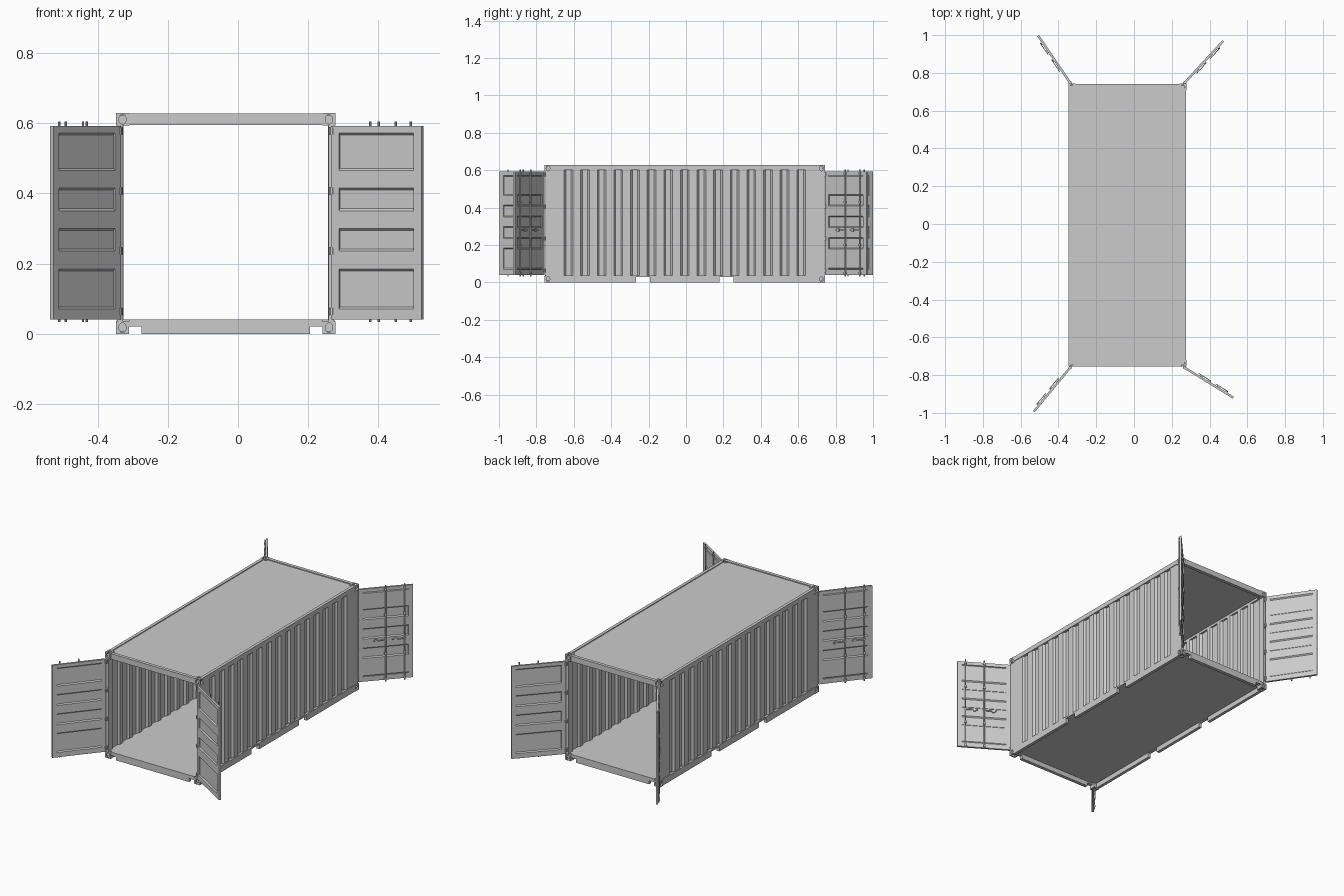
import bpy, bmesh, math
from mathutils import Matrix, Vector

if "Cube" in bpy.data.objects:
    bpy.data.objects.remove(bpy.data.objects["Cube"])

CX, CY = -0.035, -0.0065       # centre of the container body
HX, HY, H = 0.3125, 0.749, 0.628


def box(bm, x0, x1, y0, y1, z0, z1):
    m = Matrix.Translation(((x0 + x1) / 2, (y0 + y1) / 2, (z0 + z1) / 2))
    m = m @ Matrix.Diagonal((abs(x1 - x0), abs(y1 - y0), abs(z1 - z0), 1))
    bmesh.ops.create_cube(bm, size=1, matrix=m)


def rod(bm, centre, r, length, axis='Z', squash=1.0, seg=10):
    rot = {'Z': Matrix(), 'X': Matrix.Rotation(math.pi / 2, 4, 'Y'),
           'Y': Matrix.Rotation(math.pi / 2, 4, 'X')}[axis]
    m = Matrix.Translation(centre) @ rot @ Matrix.Diagonal((1, squash, 1, 1))
    if axis == 'X':
        m = Matrix.Translation(centre) @ rot @ Matrix.Diagonal((1, squash, 1, 1))
    bmesh.ops.create_cone(bm, cap_ends=True, segments=seg, radius1=r, radius2=r,
                          depth=length, matrix=m)


def sheet(bm, pts, t, c0, c1, place):
    """Folded sheet: profile pts (along, depth) of thickness t, swept from c0 to c1."""
    rows = [[bm.verts.new(place(a, d + o, c)) for a, d in pts]
            for o, c in ((0, c0), (0, c1), (t, c1), (t, c0))]
    n = len(pts)
    for k in range(4):
        r, s = rows[k], rows[(k + 1) % 4]
        for i in range(n - 1):
            bm.faces.new((r[i], r[i + 1], s[i + 1], s[i]))
    for i in (0, n - 1):
        bm.faces.new([r[i] for r in rows])


def finish(bm, name, loc=(CX, CY, 0), rot=0, mirror=(False, False)):
    bmesh.ops.recalc_face_normals(bm, faces=bm.faces[:])
    me = bpy.data.meshes.new(name)
    bm.to_mesh(me)
    bm.free()
    ob = bpy.data.objects.new(name, me)
    bpy.context.collection.objects.link(ob)
    ob.location = loc
    ob.rotation_euler.z = rot
    if any(mirror):
        mod = ob.modifiers.new("mirror", 'MIRROR')
        mod.use_axis = (*mirror, False)
        mod.use_mirror_merge = False
    return ob


# Corner castings with oval pockets on the outer faces
FX, FY, FZ = 0.0375, 0.036, 0.035
for name, z0, zface in (("bottom_corner_casting", 0, 0), ("top_corner_casting", H - FZ, H)):
    bm = bmesh.new()
    zc = z0 + FZ / 2
    rod(bm, (HX, HY - FY / 2, zc), 0.014, 0.018, 'X', 0.7, 14)
    cut_x = finish(bm, name + "_side_cutter")
    bm = bmesh.new()
    rod(bm, (HX - FX / 2, HY, zc), 0.0105, 0.018, 'Y', 1.3, 14)
    cut_y = finish(bm, name + "_end_cutter")
    bm = bmesh.new()
    rod(bm, (HX - FX / 2, HY - FY / 2, zface), 0.0105, 0.014, 'Z', 1.3, 14)
    cut_z = finish(bm, name + "_face_cutter")
    bm = bmesh.new()
    box(bm, HX - FX, HX, HY - FY, HY, z0, z0 + FZ)
    ob = finish(bm, name)
    for c in (cut_x, cut_y, cut_z):
        c.hide_render = True
        c.hide_viewport = True
        b = ob.modifiers.new("pocket", 'BOOLEAN')
        b.operation, b.object, b.solver = 'DIFFERENCE', c, 'EXACT'
    m = ob.modifiers.new("mirror", 'MIRROR')
    m.use_axis = (True, True, False)
    m.use_mirror_merge = False

# Corner posts
bm = bmesh.new()
box(bm, HX - 0.02, HX - 0.004, HY - 0.04, HY - 0.003, FZ, H - FZ)
finish(bm, "corner_post", mirror=(True, True))

# Side rails, the bottom one broken by two fork pockets
bm = bmesh.new()
box(bm, HX - 0.02, HX - 0.002, -HY + FY, HY - FY, 0.6, H - 0.001)
finish(bm, "top_side_rail", mirror=(True, False))
bm = bmesh.new()
box(bm, HX - 0.02, HX - 0.002, -HY + FY, HY - FY, 0.028, 0.038)
for a, b in ((-HY + FY, -0.26), (-0.185, 0.185), (0.26, HY - FY)):
    box(bm, HX - 0.02, HX - 0.002, a, b, 0, 0.028)
finish(bm, "bottom_side_rail", mirror=(True, False))

# End rails
bm = bmesh.new()
box(bm, -HX + FX, HX - FX, HY - 0.022, HY - 0.002, 0.594, H - 0.001)
finish(bm, "top_end_rail", mirror=(False, True))
bm = bmesh.new()
box(bm, -HX + FX, HX - FX, HY - 0.022, HY - 0.002, 0.021, 0.041)
box(bm, -0.24, 0.24, HY - 0.022, HY - 0.002, 0, 0.021)
finish(bm, "bottom_end_rail", mirror=(False, True))

# Floor and roof
for name, z0, z1 in (("floor", 0.029, 0.04), ("roof", 0.614, 0.622)):
    bm = bmesh.new()
    box(bm, -HX + 0.015, HX - 0.015, -HY + 0.015, HY - 0.015, z0, z1)
    finish(bm, name)

# Corrugated side walls
profile = [(-HY + 0.03, 0.006)]
for i in range(15):
    y = (i - 7) * 0.0889
    profile += [(y - 0.0235, 0.006), (y - 0.0135, 0.018), (y + 0.0135, 0.018), (y + 0.0235, 0.006)]
profile.append((HY - 0.03, 0.006))
bm = bmesh.new()
sheet(bm, profile, 0.003, 0.036, 0.604, lambda a, d, c: Vector((HX - d, a, c)))
finish(bm, "side_wall", mirror=(True, False))

# Doors: hinge on local origin, outside faces local -y, s = which way it extends
L, Z0, Z1, T = 0.302, 0.041, 0.592, 0.006
PANELS = ((0.070, 0.185), (0.235, 0.300), (0.350, 0.415), (0.465, 0.572))


def door(name, s, hinge, direction):
    rot = math.radians(direction) - (0 if s > 0 else math.pi)
    # frame
    bm = bmesh.new()
    b0, b1 = 0.026, L - 0.026
    box(bm, 0, s * b0, -T, T, Z0, Z1)
    box(bm, s * b1, s * L, -T, T, Z0, Z1)
    box(bm, s * b0, s * b1, -T, T, Z0, PANELS[0][0])
    box(bm, s * b0, s * b1, -T, T, PANELS[-1][1], Z1)
    finish(bm, name + "_frame", hinge, rot)
    # pressed panel
    bm = bmesh.new()
    pts = []
    for lo, hi in PANELS:
        pts += [(lo, 0), (lo + 0.006, -T), (hi - 0.006, -T), (hi, 0)]
    sheet(bm, pts, T, s * b0, s * b1, lambda a, d, c: Vector((c, d, a)))
    finish(bm, name + "_panel", hinge, rot)
    # locking bars with brackets and handles
    bm = bmesh.new()
    yr = -T - 0.004
    for x in (0.15, 0.256):
        rod(bm, (s * x, yr, 0.319), 0.0035, 0.572)
        for z in (0.05, 0.2, 0.43, 0.583):
            box(bm, s * (x - 0.007), s * (x + 0.007), yr - 0.004, -T, z - 0.006, z + 0.006)
        box(bm, s * (x - 0.07), s * (x + 0.006), yr - 0.005, yr - 0.001, 0.277, 0.284)
        box(bm, s * (x - 0.06), s * (x - 0.045), yr - 0.003, -T, 0.272, 0.289)
    finish(bm, name + "_locking_bars", hinge, rot)
    # hinge knuckles
    bm = bmesh.new()
    for z in (0.064, 0.235, 0.406, 0.577):
        rod(bm, (0, 0, z), 0.009, 0.02)
    finish(bm, name + "_hinges", hinge, rot)


XL, XR, YF, YB = CX - 0.303, CX + 0.303, CY - 0.754, CY + 0.754
door("front_left_door", 1, (XL, YF, 0), -129.6)
door("front_right_door", -1, (XR, YF, 0), -31.6)
door("back_left_door", -1, (XL, YB, 0), 124.2)
door("back_right_door", 1, (XR, YB, 0), 47.3)
